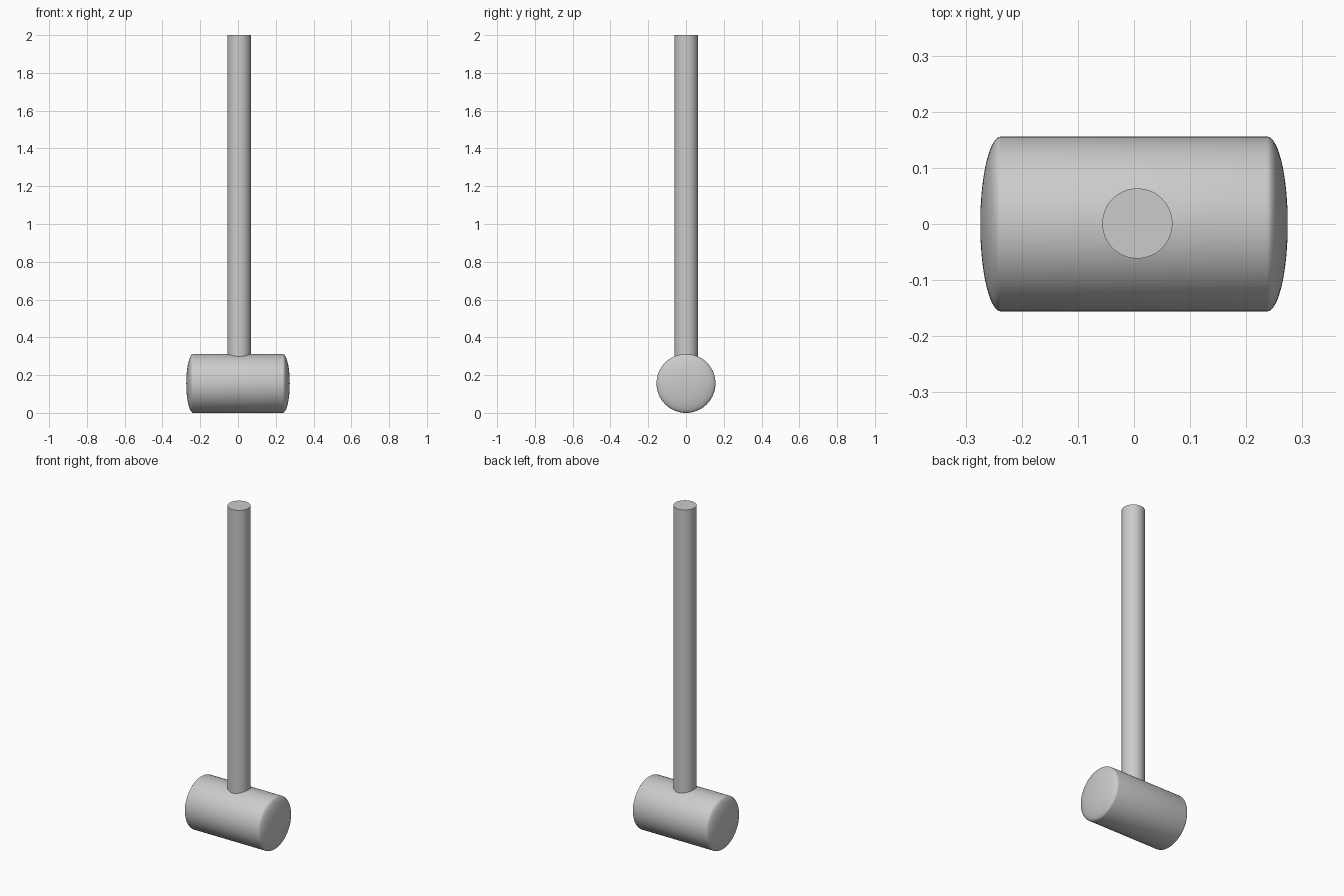
import bpy, bmesh, math

if "Cube" in bpy.data.objects:
    bpy.data.objects.remove(bpy.data.objects["Cube"])

SEGMENTS = 64


def lathe(name, profile, axis):
    """Revolve (radius, position) points about the x or z axis."""
    bm = bmesh.new()
    if axis == 'X':
        verts = [bm.verts.new((p, 0, r)) for r, p in profile]
        direction = (1, 0, 0)
    else:
        verts = [bm.verts.new((r, 0, p)) for r, p in profile]
        direction = (0, 0, 1)
    edges = [bm.edges.new(pair) for pair in zip(verts, verts[1:])]
    bmesh.ops.spin(bm, geom=verts + edges, cent=(0, 0, 0), axis=direction,
                   angle=2 * math.pi, steps=SEGMENTS, use_duplicate=False)
    bmesh.ops.remove_doubles(bm, verts=bm.verts, dist=1e-5)
    bmesh.ops.recalc_face_normals(bm, faces=bm.faces)
    mesh = bpy.data.meshes.new(name)
    bm.to_mesh(mesh)
    bm.free()
    obj = bpy.data.objects.new(name, mesh)
    bpy.context.collection.objects.link(obj)
    bpy.ops.object.select_all(action='DESELECT')
    obj.select_set(True)
    bpy.context.view_layer.objects.active = obj
    bpy.ops.object.shade_smooth_by_angle(angle=math.radians(40))
    return obj


# Mallet head: barrel with shallow elliptical domes at both ends
radius, half_barrel, dome = 0.156, 0.237, 0.037
steps = 14
right = [(radius * math.cos(a), half_barrel + dome * math.sin(a))
         for a in (i * math.pi / 2 / steps for i in range(steps + 1))]
left = [(r, -p) for r, p in reversed(right)]
head = lathe("mallet_head", left + right, 'X')
head.location = (0, 0, radius)

# Handle: straight round shaft seated in the head
shaft_radius = 0.0625
handle = lathe("handle", [(0, 0.16), (shaft_radius, 0.16),
                          (shaft_radius, 2.0), (0, 2.0)], 'Z')
handle.location = (0.006, 0.001, 0)
